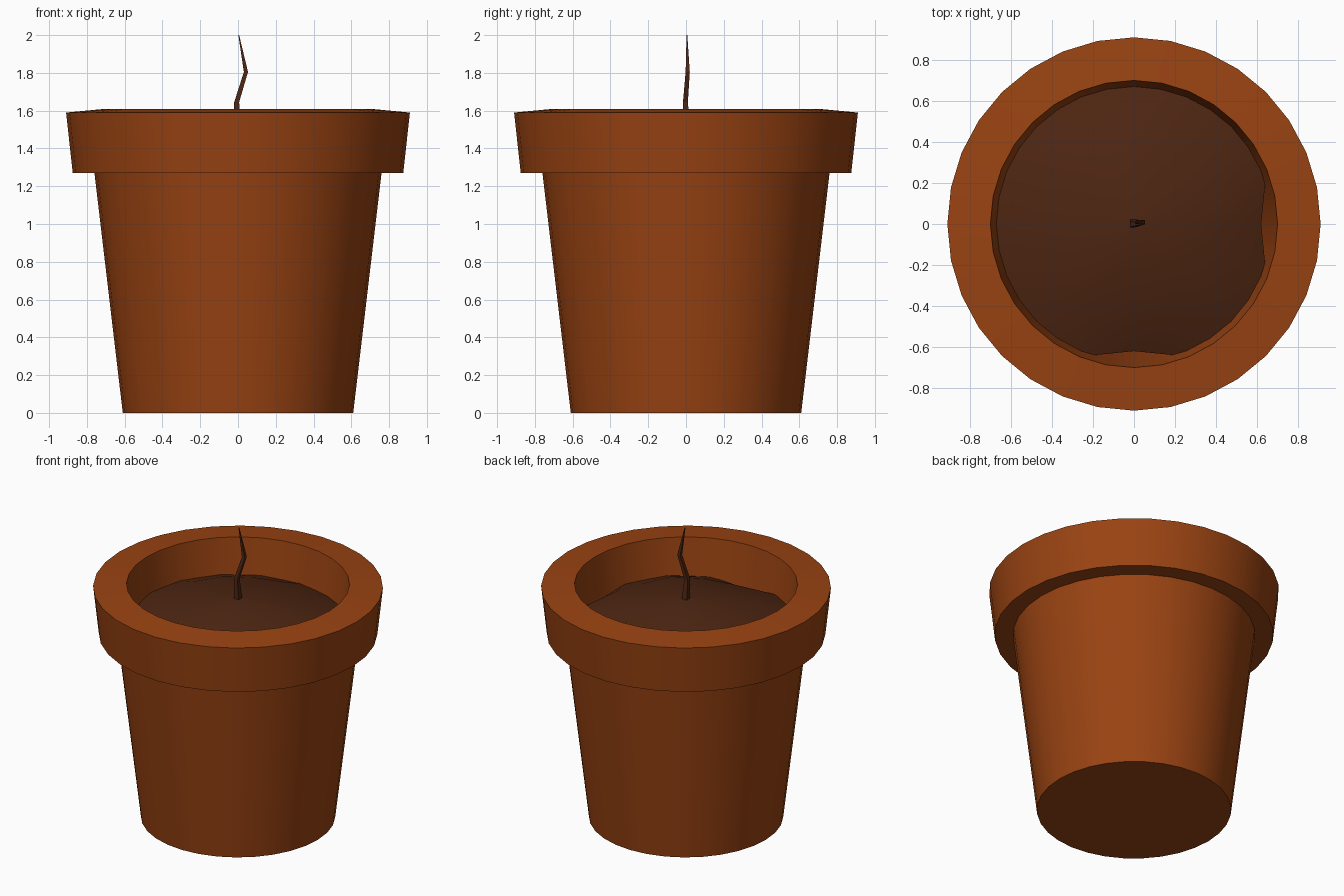
import bpy, bmesh, math, random

if "Cube" in bpy.data.objects:
    bpy.data.objects.remove(bpy.data.objects["Cube"])

random.seed(4)


def material(name, rgb):
    m = bpy.data.materials.new(name)
    m.diffuse_color = (*rgb, 1.0)
    m.use_nodes = True
    m.node_tree.nodes["Principled BSDF"].inputs["Base Color"].default_value = m.diffuse_color
    return m


terracotta = material("terracotta", (0.32, 0.056, 0.006))
earth = material("dark_earth", (0.075, 0.019, 0.006))


def make_object(name, bm, mat, angle=None):
    bmesh.ops.recalc_face_normals(bm, faces=bm.faces)
    mesh = bpy.data.meshes.new(name)
    bm.to_mesh(mesh)
    bm.free()
    mesh.materials.append(mat)
    ob = bpy.data.objects.new(name, mesh)
    bpy.context.collection.objects.link(ob)
    if angle is not None:
        bpy.ops.object.select_all(action='DESELECT')
        ob.select_set(True)
        bpy.context.view_layer.objects.active = ob
        bpy.ops.object.shade_smooth_by_angle(angle=math.radians(angle))
    return ob


def loft(bm, rings):
    """Join rings of points with quads and cap both ends."""
    loops = [[bm.verts.new(p) for p in ring] for ring in rings]
    n = len(loops[0])
    for a, b in zip(loops, loops[1:]):
        for i in range(n):
            j = (i + 1) % n
            bm.faces.new((a[i], a[j], b[j], b[i]))
    bm.faces.new(loops[0][::-1])
    bm.faces.new(loops[-1])


def circle(r, z, n):
    return [(r * math.cos(math.tau * i / n), r * math.sin(math.tau * i / n), z)
            for i in range(n)]


# Pot: outer wall, thick rim, inner wall and inner floor
profile = [(0.61, 0), (0.76, 1.27), (0.875, 1.27), (0.91, 1.59),
           (0.70, 1.61), (0.52, 0.08)]
bm = bmesh.new()
loft(bm, [circle(r, z, 32) for r, z in profile])
make_object("pot", bm, terracotta, 30)

# Soil: uneven low-poly mound, falling short of the wall at right and front
N = 16
rings = []
for r, z, jitter in [(0.60, 1.20, 0), (0.70, 1.35, 0.012), (0.52, 1.415, 0.01),
                     (0.28, 1.475, 0.006), (0.05, 1.51, 0)]:
    ring = []
    for i, (x, y, h) in enumerate(circle(r, z, N)):
        k = 0.62 / 0.70 if r == 0.70 and i in (0, 12) else 1.0
        ring.append((x * k, y * k, h + random.uniform(-jitter, jitter)))
    rings.append(ring)
bm = bmesh.new()
loft(bm, rings)
make_object("soil", bm, earth, 30)

# Sprout: bent, tapering square stalk (x, y, z, half width)
stalk = [(0.0, 0.005, 1.47, 0.02), (-0.007, -0.003, 1.645, 0.013),
         (0.042, 0.009, 1.805, 0.011), (0.004, 0.005, 2.0, 0.002)]
bm = bmesh.new()
loft(bm, [[(x + sx * h, y + sy * h, z)
           for sx, sy in ((-1, -1), (1, -1), (1, 1), (-1, 1))]
          for x, y, z, h in stalk])
make_object("sprout", bm, earth)
